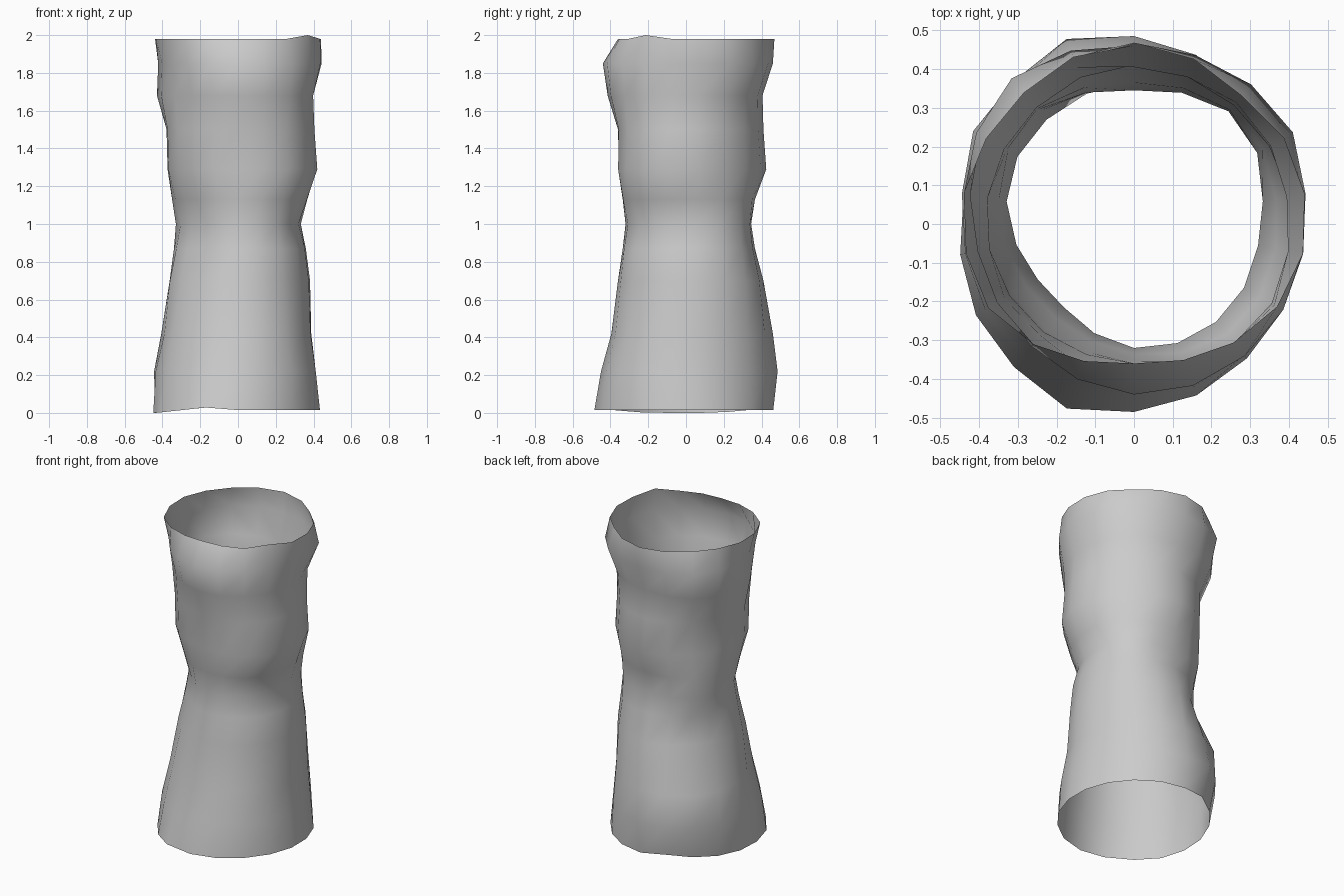
import bpy, bmesh
from math import sin, cos, radians

SIDES = 18
# height: radius at 0, 45, 90 ... 315 degrees
RINGS = [
    (0.015, (.44, .445, .462, .445, .45, .48, .485, .45)),
    (0.22, (.415, .435, .485, .48, .445, .445, .45, .44)),
    (0.42, (.39, .42, .46, .47, .40, .40, .395, .40)),
    (0.70, (.383, .405, .41, .35, .37, .34, .36, .375)),
    (0.87, (.36, .385, .365, .35, .34, .30, .335, .36)),
    (1.00, (.328, .38, .345, .38, .32, .28, .32, .33)),
    (1.13, (.37, .385, .365, .385, .345, .315, .335, .375)),
    (1.29, (.425, .41, .425, .385, .377, .36, .355, .42)),
    (1.50, (.41, .40, .41, .39, .382, .365, .36, .405)),
    (1.68, (.40, .41, .405, .46, .425, .375, .415, .425)),
    (1.85, (.445, .47, .46, .49, .415, .41, .44, .445)),
    (1.98, (.447, .43, .468, .44, .445, .41, .36, .405)),
]
# small local lumps: (ring, degrees): extra radius
LUMPS = {(0, 250): .02, (1, 110): .02, (10, 30): .01, (11, 30): .012,
         (11, 210): .01, (11, 330): .005, (1, 150): .01}


def radius(r, deg):
    # periodic Catmull-Rom blend around the ring
    f = (deg % 360) / 45
    i, t = int(f), f - int(f)
    a, b, c, d = (r[(i + k) % 8] for k in (-1, 0, 1, 2))
    return b + .5 * t * (c - a + t * (2*a - 5*b + 4*c - d + t * (3*(b - c) + d - a)))


# Open lumpy tube
bm = bmesh.new()
loops = []
for n, (z, r) in enumerate(RINGS):
    loop = []
    for k in range(SIDES):
        deg = 10 + 20 * k
        q, a = radius(r, deg) + LUMPS.get((n, deg), 0), radians(deg)
        x, y = q * cos(a), q * sin(a)
        zz = z
        if n == 0 and x < -.1:                      # uneven lower edge
            zz = max(0, .03 - .11 * max(0, -x - .16))
            if deg == 190:
                zz = 0
        if n == len(RINGS) - 1 and deg == 330:      # raised rim corner
            zz = 2.0
        loop.append(bm.verts.new((x, y, zz)))
    loops.append(loop)
for lo, hi in zip(loops, loops[1:]):
    for k in range(SIDES):
        j = (k + 1) % SIDES
        bm.faces.new((lo[k], lo[j], hi[j], hi[k])).smooth = True
mesh = bpy.data.meshes.new("open_tube")
bm.to_mesh(mesh)
bm.free()
bpy.context.collection.objects.link(bpy.data.objects.new("open_tube", mesh))
